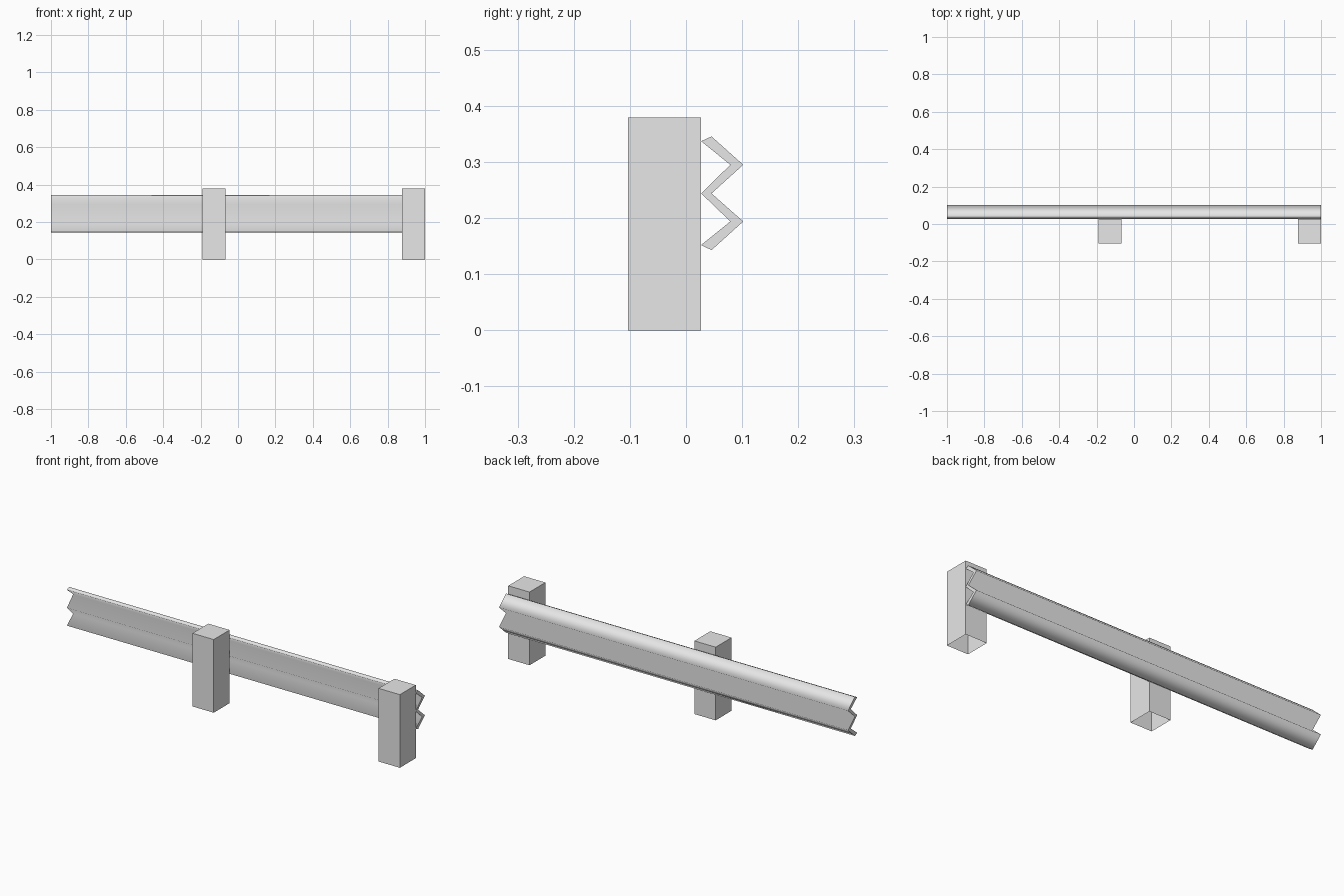
import bpy
import bmesh
from mathutils import Vector

if "Cube" in bpy.data.objects:
    bpy.data.objects.remove(bpy.data.objects["Cube"], do_unlink=True)

# Single grey metal colour
GREY = (0.8, 0.8, 0.8, 1.0)
metal = bpy.data.materials.new("grey_metal")
metal.use_nodes = True
metal.diffuse_color = GREY
metal.node_tree.nodes["Principled BSDF"].inputs["Base Color"].default_value = GREY


def finish(bm, name):
    mesh = bpy.data.meshes.new(name)
    bm.to_mesh(mesh)
    bm.free()
    mesh.materials.append(metal)
    obj = bpy.data.objects.new(name, mesh)
    bpy.context.collection.objects.link(obj)
    return obj


def make_post(name, x, width=0.122, front=-0.103, back=0.027, height=0.379):
    """Square post standing on the ground, open underneath."""
    bm = bmesh.new()
    bmesh.ops.create_cube(bm, size=1)
    bmesh.ops.scale(bm, vec=(width, back - front, height), verts=bm.verts)
    bmesh.ops.translate(bm, vec=(x, (front + back) / 2, height / 2), verts=bm.verts)
    bottom = [f for f in bm.faces if f.normal.z < -0.9]
    bmesh.ops.delete(bm, geom=bottom, context='FACES_ONLY')
    return finish(bm, name)


def make_rail(name, profile, half_length=1.0):
    """Extrude the folded sheet along x, smooth along its folds, flat at its ends."""
    bm = bmesh.new()
    cap = bm.faces.new([bm.verts.new((-half_length, y, z)) for y, z in profile])
    ext = bmesh.ops.extrude_face_region(bm, geom=[cap], use_keep_orig=True)
    moved = [g for g in ext["geom"] if isinstance(g, bmesh.types.BMVert)]
    bmesh.ops.translate(bm, vec=Vector((2 * half_length, 0, 0)), verts=moved)
    bmesh.ops.recalc_face_normals(bm, faces=bm.faces)
    for f in bm.faces:
        f.smooth = abs(f.normal.x) < 0.5
    for e in bm.edges:
        e.smooth = any(abs(f.normal.x) > 0.5 for f in e.link_faces) is False
    return finish(bm, name)


# Two posts in front of the rail
make_post("middle_post", -0.128)
make_post("end_post", 0.939)

# Folded rail with two ridges facing the back
inner = [(0.027, 0.337), (0.079, 0.295), (0.027, 0.244), (0.079, 0.194), (0.027, 0.152)]
outer = [(0.0455, 0.143), (0.102, 0.194), (0.0455, 0.244), (0.102, 0.295), (0.0455, 0.3455)]
make_rail("guard_rail", inner + outer)
